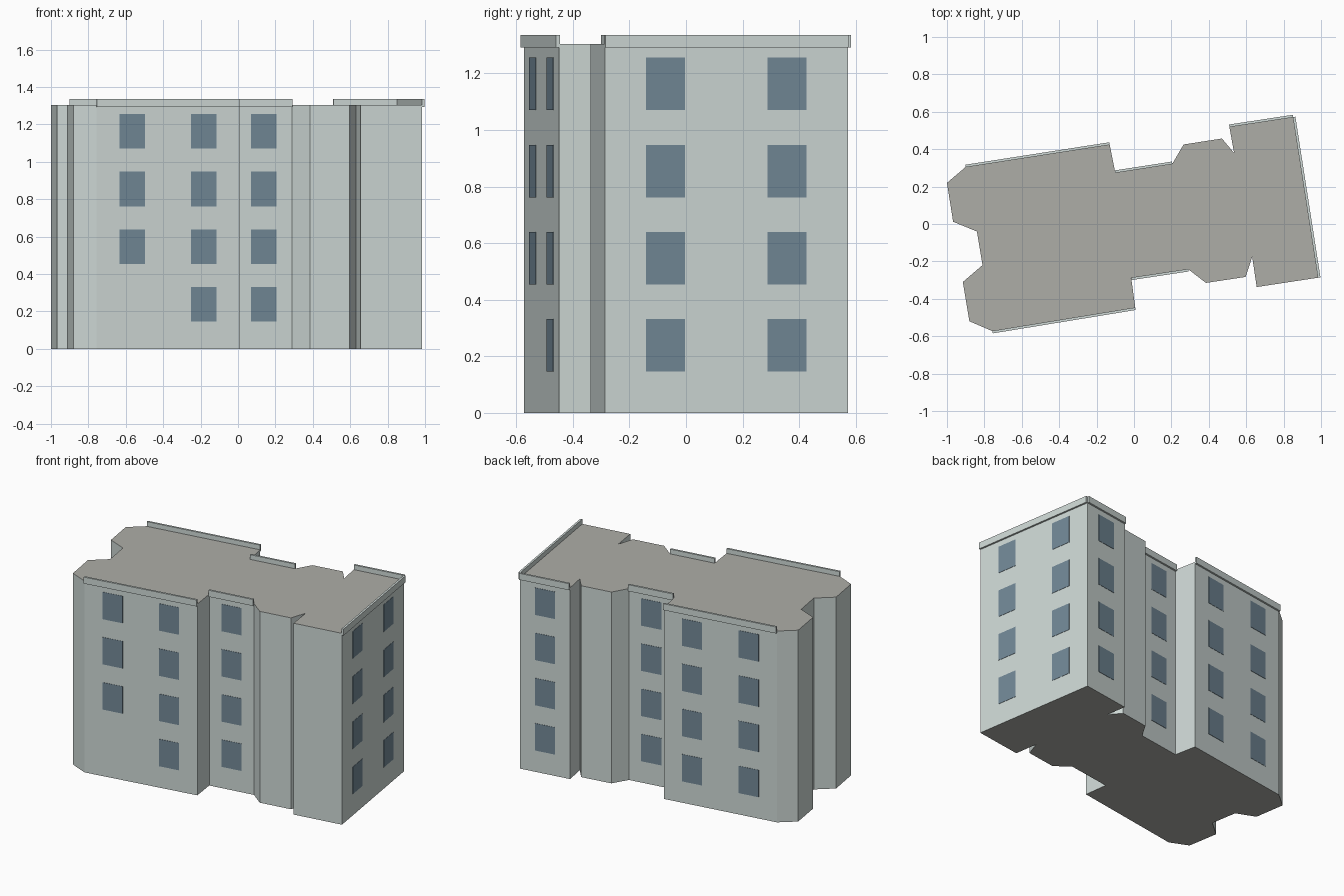
import bpy, bmesh
from mathutils import Vector, Matrix

if "Cube" in bpy.data.objects:
    bpy.data.objects.remove(bpy.data.objects["Cube"])

ROOF_Z = 1.304

def material(name, rgb):
    m = bpy.data.materials.new(name)
    m.diffuse_color = (*rgb, 1)
    m.use_nodes = True
    m.node_tree.nodes["Principled BSDF"].inputs["Base Color"].default_value = m.diffuse_color
    return m

WALL = material("wall_grey_green", (0.62, 0.69, 0.67))
ROOF = material("roof_grey", (0.42, 0.42, 0.39))
GLASS = material("window_blue", (0.17, 0.25, 0.31))

# Footprint, clockwise seen from above
PLAN = [Vector(p) for p in [
    (-0.90, 0.305), (-0.13, 0.425), (-0.10, 0.275), (0.205, 0.322),
    (0.265, 0.425), (0.47, 0.457), (0.535, 0.38), (0.51, 0.52),
    (0.851, 0.572), (0.985, -0.287), (0.656, -0.337), (0.632, -0.175),
    (0.597, -0.283), (0.385, -0.315), (0.29, -0.242), (-0.015, -0.288),
    (0.007, -0.448), (-0.757, -0.573), (-0.88, -0.52), (-0.915, -0.31),
    (-0.81, -0.22), (-0.84, -0.04), (-0.967, 0.012), (-1.0, 0.22)]]

# Facades: first corner index -> (name, [(window position along wall, floors)])
FACADES = {
    0: ("back_left", [(0.25, range(4)), (0.75, range(4))]),
    2: ("back_middle", [(0.5, range(4))]),
    7: ("back_right", [(0.5, range(4))]),
    8: ("right", [(0.25, range(4)), (0.75, range(4))]),
    14: ("front_middle", [(0.5, range(4))]),
    16: ("front_left", [(0.25, range(4)), (0.75, range(1, 4))]),
}

def add_object(name, bm, mats):
    me = bpy.data.meshes.new(name)
    bm.to_mesh(me)
    bm.free()
    for m in mats:
        me.materials.append(m)
    ob = bpy.data.objects.new(name, me)
    bpy.context.collection.objects.link(ob)
    return ob

def wall_box(bm, i, t, width, z0, z1, inner, outer):
    """Box lying on wall i, centred at fraction t, from depth inner to outer."""
    a, b = PLAN[i], PLAN[(i + 1) % len(PLAN)]
    d = (b - a).normalized()
    n = Vector((-d.y, d.x))
    c = a.lerp(b, t) + n * (inner + outer) / 2
    basis = Matrix(((d.x, n.x, 0, c.x), (d.y, n.y, 0, c.y),
                    (0, 0, 1, (z0 + z1) / 2), (0, 0, 0, 1)))
    bmesh.ops.create_cube(bm, size=1, matrix=basis @ Matrix.Diagonal(
        (width, outer - inner, z1 - z0, 1)))

# Building body: extruded footprint with roof-coloured caps
bm = bmesh.new()
base = bm.faces.new([bm.verts.new((p.x, p.y, 0)) for p in PLAN])
ext = bmesh.ops.extrude_face_region(bm, geom=[base], use_keep_orig=True)
top = [g for g in ext["geom"] if isinstance(g, bmesh.types.BMVert)]
bmesh.ops.translate(bm, verts=top, vec=(0, 0, ROOF_Z))
bmesh.ops.recalc_face_normals(bm, faces=bm.faces)
bm.normal_update()
for f in bm.faces:
    f.material_index = 1 if abs(f.normal.z) > 0.5 else 0
add_object("building_body", bm, [WALL, ROOF])

for i, (name, columns) in FACADES.items():
    # Parapet strip along the top of the facade
    length = (PLAN[(i + 1) % len(PLAN)] - PLAN[i]).length
    bm = bmesh.new()
    wall_box(bm, i, 0.5, length, 1.292, 1.336, -0.002, 0.012)
    add_object(name + "_parapet", bm, [WALL])
    # Window panes
    bm = bmesh.new()
    for t, floors in columns:
        for k in floors:
            z = 0.146 + 0.308 * k
            wall_box(bm, i, t, 0.139, z, z + 0.185, -0.002, 0.002)
    add_object(name + "_windows", bm, [GLASS])
